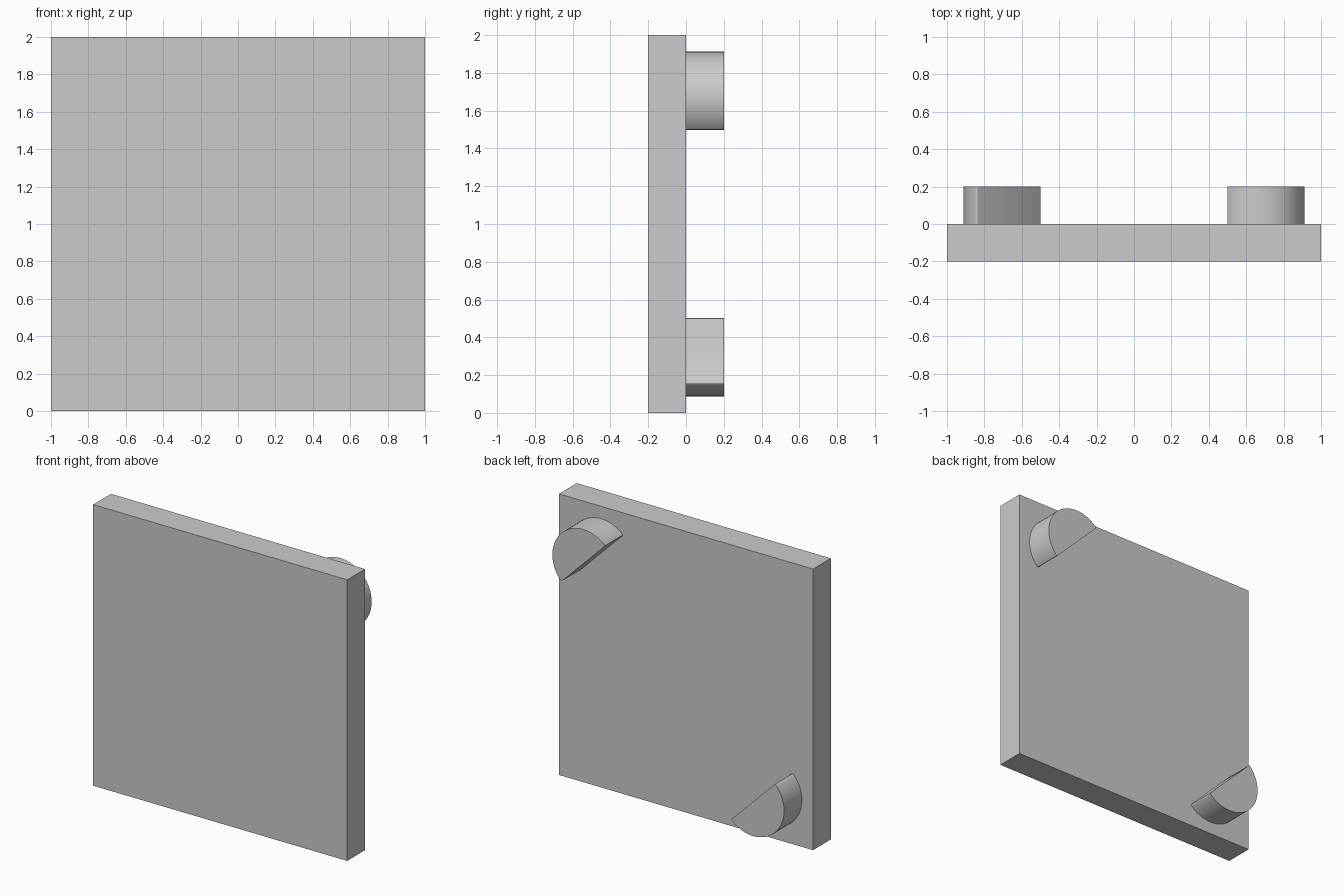
import bpy, bmesh
from math import sin, cos, pi, radians
from mathutils import Vector

cube = bpy.data.objects.get("Cube")
if cube:
    bpy.data.objects.remove(cube, do_unlink=True)

grey = bpy.data.materials.new("plain grey")
grey.use_nodes = True
colour = (0.6, 0.6, 0.6, 1)
grey.diffuse_color = colour
grey.node_tree.nodes["Principled BSDF"].inputs["Base Color"].default_value = colour


def finish(bm, name):
    bmesh.ops.recalc_face_normals(bm, faces=bm.faces)
    mesh = bpy.data.meshes.new(name)
    bm.to_mesh(mesh)
    bm.free()
    mesh.materials.append(grey)
    obj = bpy.data.objects.new(name, mesh)
    bpy.context.collection.objects.link(obj)
    return obj


# Square panel
bm = bmesh.new()
bmesh.ops.create_cube(bm, size=1)
bmesh.ops.scale(bm, vec=(2, 0.2, 2), verts=bm.verts)
bmesh.ops.translate(bm, vec=(0, -0.1, 1), verts=bm.verts)
finish(bm, "panel")


# Half-round lug on the back, flat side facing the panel centre
def lug(name, side, radius=0.244, offset=0.668, steps=32):
    start = -pi / 4 if side > 0 else 3 * pi / 4
    bm = bmesh.new()
    ring = []
    for i in range(steps + 1):
        a = start + pi * i / steps
        ring.append(bm.verts.new((side * offset + radius * cos(a), 0,
                                  1 + side * offset + radius * sin(a))))
    base = bm.faces.new(ring)
    top = bmesh.ops.extrude_face_region(bm, geom=[base], use_keep_orig=True)["geom"]
    bmesh.ops.translate(bm, vec=(0, 0.2, 0),
                        verts=[v for v in top if isinstance(v, bmesh.types.BMVert)])
    bmesh.ops.recalc_face_normals(bm, faces=bm.faces)
    # Slightly rounded corners where the flat meets the curve
    corners = [e for e in bm.edges
               if abs((e.verts[0].co - e.verts[1].co).normalized().y) > 0.9
               and e.calc_face_angle(0) > radians(60)]
    bmesh.ops.bevel(bm, geom=corners, offset=0.008, segments=4, profile=0.5,
                    affect='EDGES')
    obj = finish(bm, name)
    bpy.ops.object.select_all(action='DESELECT')
    obj.select_set(True)
    bpy.context.view_layer.objects.active = obj
    bpy.ops.object.shade_smooth_by_angle(angle=radians(35))


lug("upper_left_lug", 1)
lug("lower_right_lug", -1)
